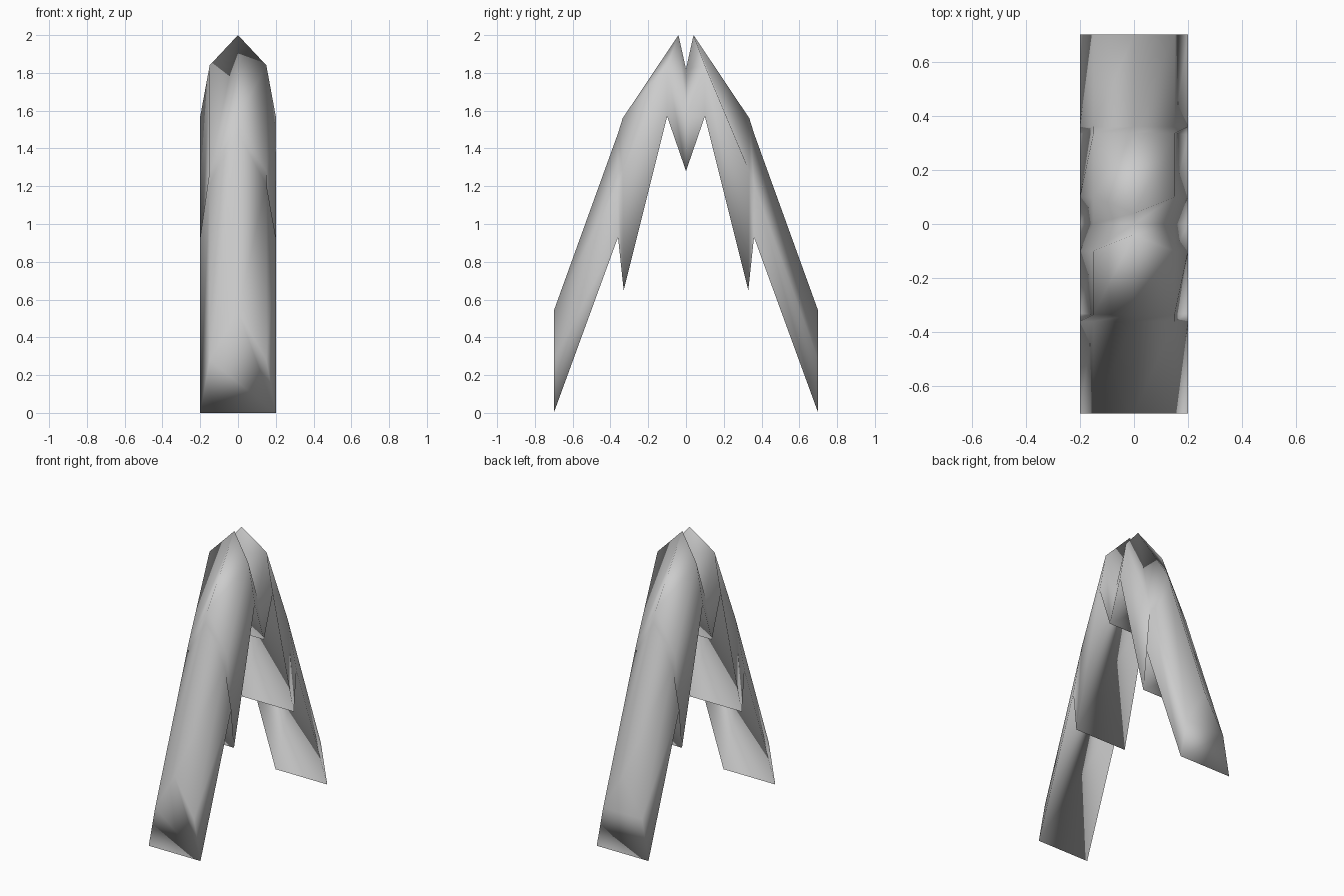
import bpy, bmesh

if "Cube" in bpy.data.objects:
    bpy.data.objects.remove(bpy.data.objects["Cube"])

# Half-widths of the roof-shaped cross-section: ridge, shoulder, lower edge
SHOULDER_X, EDGE_X = 0.15, 0.20

# Sections along one leg, from the middle notch down to the foot:
# (ridge y,z), (shoulder y,z), (lower edge y,z)
STATIONS = [
    ((0.00, 1.82), (0.00, 1.56), (0.00, 1.28)),
    ((0.04, 2.00), (0.10, 1.84), (0.10, 1.57)),
    ((0.335, 1.56), (0.335, 1.28), (0.33, 0.65)),
    ((0.36, 1.48), (0.36, 1.21), (0.36, 0.93)),
    ((0.70, 0.54), (0.70, 0.28), (0.70, 0.00)),
]


def section(bm, station, side):
    """One five-point ring; side mirrors it to the front or back leg."""
    (ry, rz), (sy, sz), (ey, ez) = station
    points = [
        (-EDGE_X, side * ey, ez),
        (-SHOULDER_X, side * sy, sz),
        (0, side * ry, rz),
        (SHOULDER_X, side * sy, sz),
        (EDGE_X, side * ey, ez),
    ]
    return [bm.verts.new(p) for p in points]


# Folded two-legged arch: front foot, over the notch, to the back foot
bm = bmesh.new()
rings = [section(bm, s, -1) for s in reversed(STATIONS[1:])]
rings += [section(bm, s, 1) for s in STATIONS]
for a, b in zip(rings, rings[1:]):
    for i in range(5):
        j = (i + 1) % 5
        bm.faces.new((a[i], a[j], b[j], b[i]))

# Foot ends
bm.faces.new(rings[0])
bm.faces.new(rings[-1])
bmesh.ops.recalc_face_normals(bm, faces=bm.faces)

for f in bm.faces:
    f.smooth = True
mesh = bpy.data.meshes.new("folded_arch")
bm.to_mesh(mesh)
bm.free()
arch = bpy.data.objects.new("folded_arch", mesh)
bpy.context.collection.objects.link(arch)
